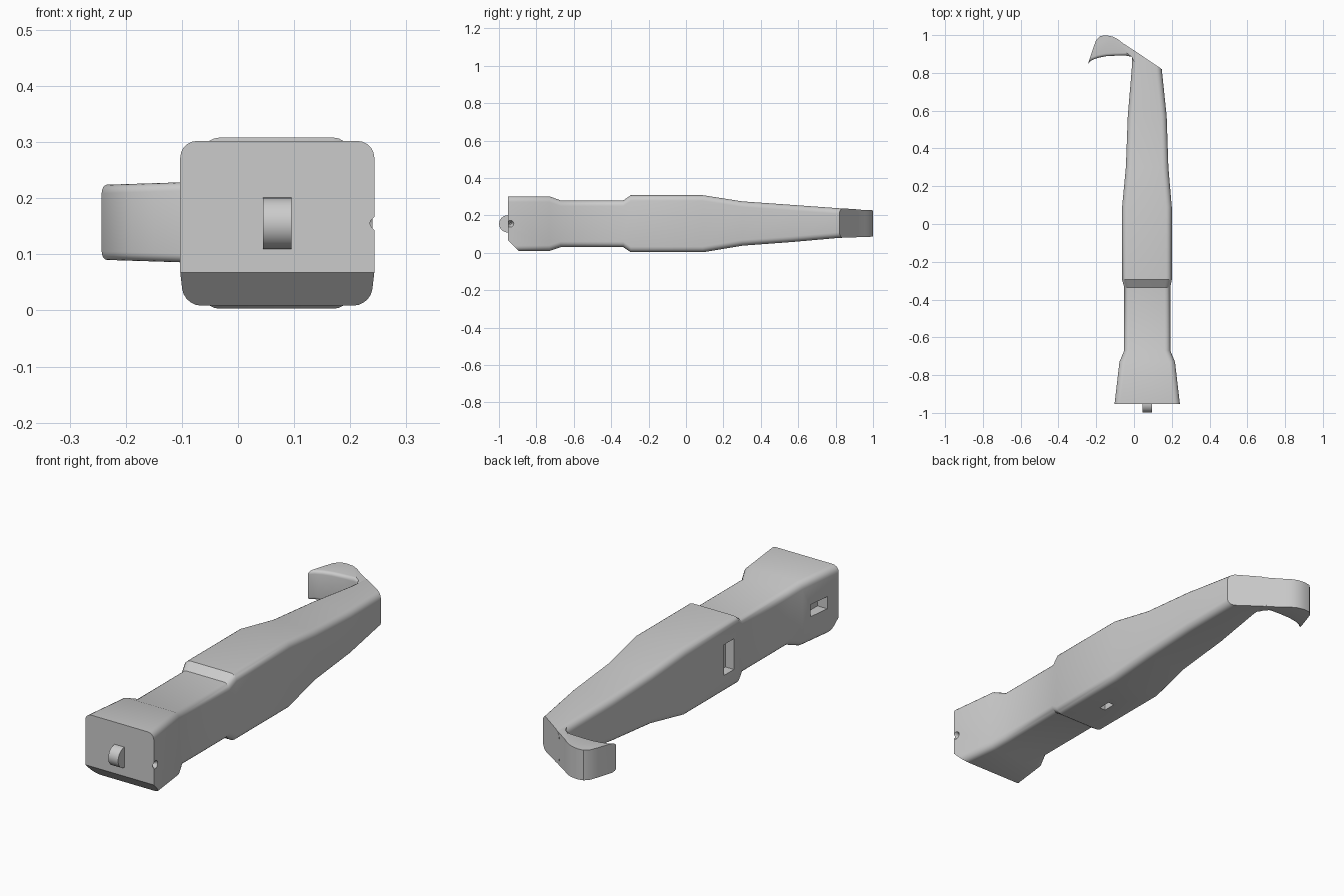
import bpy, bmesh, math
from mathutils import Vector

cube = bpy.data.objects.get("Cube")
if cube:
    bpy.data.objects.remove(cube, do_unlink=True)

grey = bpy.data.materials.new("light_grey")
grey.use_nodes = True
grey.diffuse_color = (0.6, 0.6, 0.6, 1)
grey.node_tree.nodes["Principled BSDF"].inputs["Base Color"].default_value = (0.6, 0.6, 0.6, 1)


def make(name, bm):
    bmesh.ops.recalc_face_normals(bm, faces=bm.faces)
    mesh = bpy.data.meshes.new(name)
    bm.to_mesh(mesh)
    bm.free()
    ob = bpy.data.objects.new(name, mesh)
    mesh.materials.append(grey)
    bpy.context.collection.objects.link(ob)
    return ob


def activate(ob):
    bpy.ops.object.select_all(action='DESELECT')
    ob.select_set(True)
    bpy.context.view_layer.objects.active = ob


def smooth(ob):
    activate(ob)
    bpy.ops.object.shade_smooth_by_angle(angle=math.radians(30))


def slice_off(bm, point, normal):
    """Cut away the side the normal points to and cap the opening."""
    geom = bm.verts[:] + bm.edges[:] + bm.faces[:]
    res = bmesh.ops.bisect_plane(bm, geom=geom, plane_co=point, plane_no=normal, clear_outer=True)
    edges = [e for e in res["geom_cut"] if isinstance(e, bmesh.types.BMEdge)]
    bmesh.ops.edgeloop_fill(bm, edges=edges)


def rounded_ring(bm, y, x0, x1, z0, z1, r, steps=5):
    """Ring of vertices around a rounded rectangle."""
    ring = []
    corners = [(x1 - r, z1 - r), (x0 + r, z1 - r), (x0 + r, z0 + r), (x1 - r, z0 + r)]
    for i, (cx, cz) in enumerate(corners):
        for k in range(steps + 1):
            a = math.pi / 2 * (i + k / steps)
            ring.append(bm.verts.new((cx + r * math.cos(a), y, cz + r * math.sin(a))))
    return ring


# Handle body: rounded sections lofted along y
sections = [
    (-0.953, -0.103, 0.243, 0.008, 0.302),
    (-0.73, -0.077, 0.217, 0.01, 0.302),
    (-0.67, -0.052, 0.192, 0.03, 0.28),
    (-0.335, -0.052, 0.192, 0.03, 0.28),
    (-0.295, -0.063, 0.2, 0.003, 0.308),
    (0.09, -0.063, 0.2, 0.003, 0.308),
    (0.30, -0.043, 0.182, 0.038, 0.275),
    (0.57, -0.033, 0.173, 0.058, 0.256),
    (0.82, -0.012, 0.147, 0.08, 0.238),
    (0.96, -0.008, 0.147, 0.085, 0.231),
]
bm = bmesh.new()
rings = [rounded_ring(bm, *s, 0.03) for s in sections]
for a, b in zip(rings, rings[1:]):
    for i in range(len(a)):
        j = (i + 1) % len(a)
        bm.faces.new((a[i], a[j], b[j], b[i]))
bm.faces.new(rings[0])
bm.faces.new(rings[-1])
slice_off(bm, Vector((0, -0.953, 0.068)), Vector((0, -1, -1)))
slice_off(bm, Vector((0.147, 0.82, 0)), Vector((0.14, 0.207, 0)))
body = make("handle_body", bm)


# Recesses cut into the body
def cut(bm, name):
    cutter = make(name, bm)
    cutter.hide_render = True
    activate(body)
    mod = body.modifiers.new(name, 'BOOLEAN')
    mod.operation = 'DIFFERENCE'
    mod.solver = 'EXACT'
    mod.object = cutter
    bpy.ops.object.modifier_apply(modifier=name)
    bpy.data.objects.remove(cutter, do_unlink=True)


def cut_box(name, centre, size):
    bm = bmesh.new()
    bmesh.ops.create_cube(bm, size=1)
    bmesh.ops.scale(bm, vec=size, verts=bm.verts)
    bmesh.ops.translate(bm, vec=centre, verts=bm.verts)
    cut(bm, name)


cut_box("tall_side_slot", (-0.06, -0.22, 0.155), (0.08, 0.07, 0.14))
cut_box("wide_side_slot", (-0.09, -0.83, 0.158), (0.09, 0.105, 0.055))
cut_box("bottom_slot", (0.065, -0.11, 0.0), (0.03, 0.06, 0.06))

# Conical dimple at the front edge
bm = bmesh.new()
bmesh.ops.create_cone(bm, cap_ends=True, segments=20, radius1=0.004, radius2=0.024, depth=0.04)
for v in bm.verts:
    v.co = (v.co.z + 0.233, v.co.x - 0.938, v.co.y + 0.155)
cut(bm, "dimple")
smooth(body)

# Hook: tapered plan outline with rounded inner edges
outer = [(0.05, 0.8855), (-0.06, 0.958), (-0.085, 0.978), (-0.115, 0.993), (-0.15, 0.999),
         (-0.18, 0.995), (-0.2, 0.975), (-0.213, 0.94), (-0.243, 0.85)]
inner = [(-0.222, 0.868), (-0.19, 0.88), (-0.15, 0.888), (-0.1, 0.891), (-0.04, 0.891),
         (-0.012, 0.885), (0.0, 0.86), (0.04, 0.85)]
bm = bmesh.new()
layers = []
for side in (1, -1):
    layers.append([bm.verts.new((x, y, 0.157 + side * (0.0745 + 0.032 * min(x, 0.0))))
                   for x, y in outer + inner])
top, bottom = layers
n = len(top)
bm.faces.new(top)
bm.faces.new(bottom)
for i in range(n):
    j = (i + 1) % n
    bm.faces.new((top[i], top[j], bottom[j], bottom[i]))
bmesh.ops.recalc_face_normals(bm, faces=bm.faces)
first = len(outer) - 1
rims = [bm.edges.get((layer[i], layer[i + 1])) for layer in layers for i in range(first, n - 3)]
bmesh.ops.bevel(bm, geom=rims, offset=0.018, segments=4, profile=0.5, affect='EDGES',
                clamp_overlap=True)
smooth(make("hook", bm))

# Round tab on the front face
bm = bmesh.new()
bmesh.ops.create_cone(bm, cap_ends=True, segments=32, radius1=0.046, radius2=0.046, depth=0.05)
for v in bm.verts:
    v.co = (v.co.z + 0.07, v.co.x - 0.953, v.co.y + 0.155)
smooth(make("front_tab", bm))
